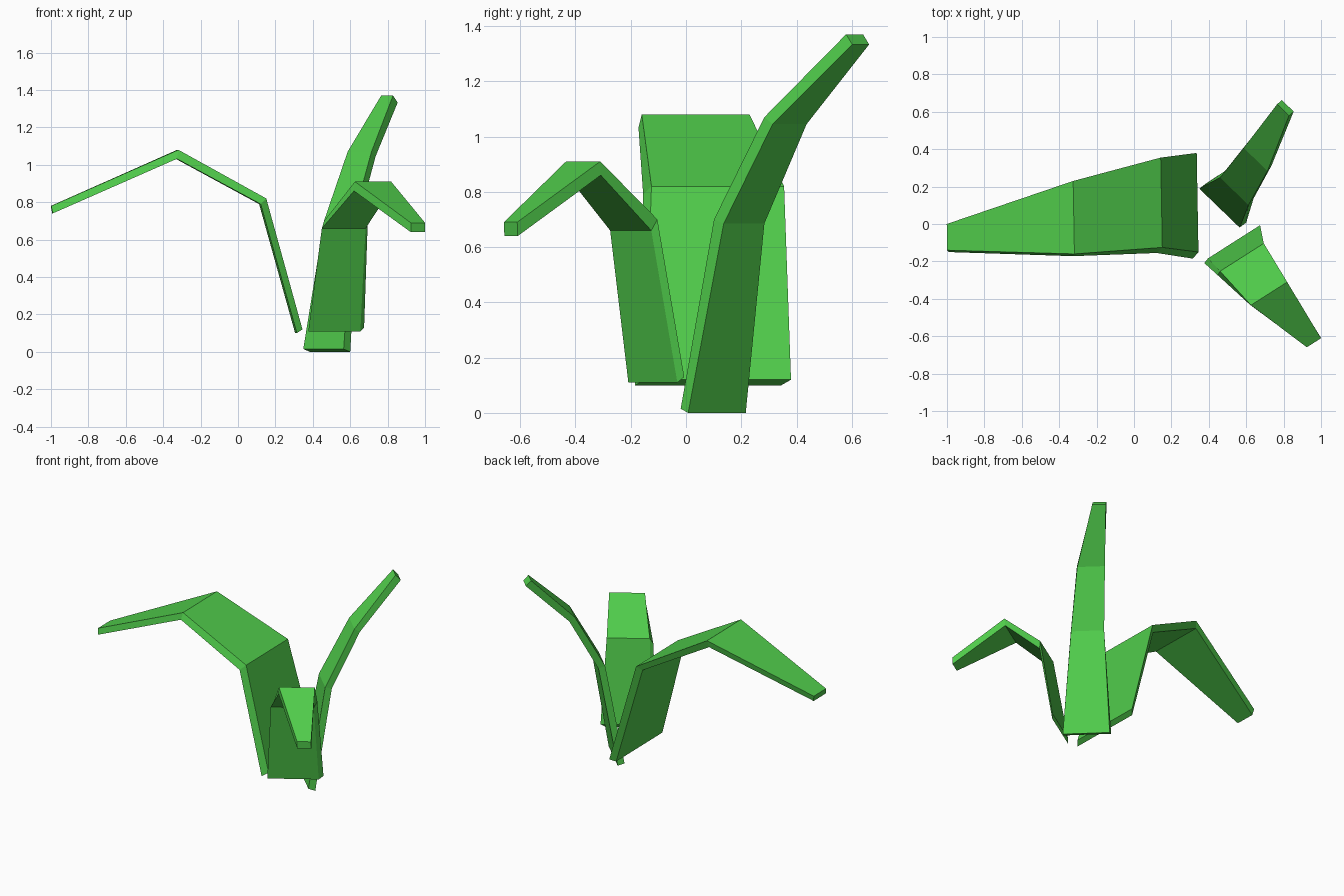
import bpy, bmesh
from math import radians, cos, sin
from mathutils import Vector

if "Cube" in bpy.data.objects:
    bpy.data.objects.remove(bpy.data.objects["Cube"])

green = bpy.data.materials.new("leaf_green")
green.diffuse_color = (0.08, 0.60, 0.07, 1)
green.use_nodes = True
green.node_tree.nodes["Principled BSDF"].inputs["Base Color"].default_value = green.diffuse_color


def leaf(name, edge_angle, sections):
    """Loft a bent strip. Section: centre of upper face, width, offset to lower face."""
    side = Vector((cos(radians(edge_angle)), sin(radians(edge_angle)), 0))
    bm = bmesh.new()
    rings = []
    for centre, width, offset in sections:
        c, half, off = Vector(centre), side * width / 2, Vector(offset)
        corners = (c + half, c - half, c - half + off, c + half + off)
        rings.append([bm.verts.new(p) for p in corners])
    for a, b in zip(rings, rings[1:]):
        for i in range(4):
            j = (i + 1) % 4
            bm.faces.new((a[i], a[j], b[j], b[i]))
    bm.faces.new(rings[0])
    bm.faces.new(rings[-1])
    bmesh.ops.recalc_face_normals(bm, faces=bm.faces)
    mesh = bpy.data.meshes.new(name)
    bm.to_mesh(mesh)
    bm.free()
    mesh.materials.append(green)
    obj = bpy.data.objects.new(name, mesh)
    bpy.context.collection.objects.link(obj)


# Long leaf arching to the left
leaf("left_leaf", 91, [
    ((0.34, 0.115, 0.12), 0.53, (-0.03, -0.035, -0.02)),
    ((0.147, 0.115, 0.82), 0.48, (-0.03, -0.03, -0.03)),
    ((-0.322, 0.035, 1.08), 0.39, (-0.008, -0.012, -0.048)),
    ((-1.0, -0.07, 0.78), 0.14, (0.008, -0.01, -0.04)),
])

# Short leaf drooping to the front right
leaf("front_leaf", 32.5, [
    ((0.535, -0.095, 0.13), 0.33, (-0.02, -0.025, -0.02)),
    ((0.577, -0.178, 0.70), 0.277, (-0.012, -0.022, -0.04)),
    ((0.722, -0.372, 0.91), 0.23, (-0.005, 0.002, -0.05)),
    ((0.962, -0.635, 0.69), 0.09, (0, 0.002, -0.05)),
])

# Upright leaf leaning to the back right
leaf("back_leaf", -44, [
    ((0.457, 0.085, 0.015), 0.30, (0.035, 0.027, -0.015)),
    ((0.536, 0.175, 0.70), 0.212, (0.027, 0.035, -0.015)),
    ((0.65, 0.345, 1.07), 0.177, (0.022, 0.03, -0.025)),
    ((0.797, 0.61, 1.37), 0.088, (0.025, 0.022, -0.037)),
])
